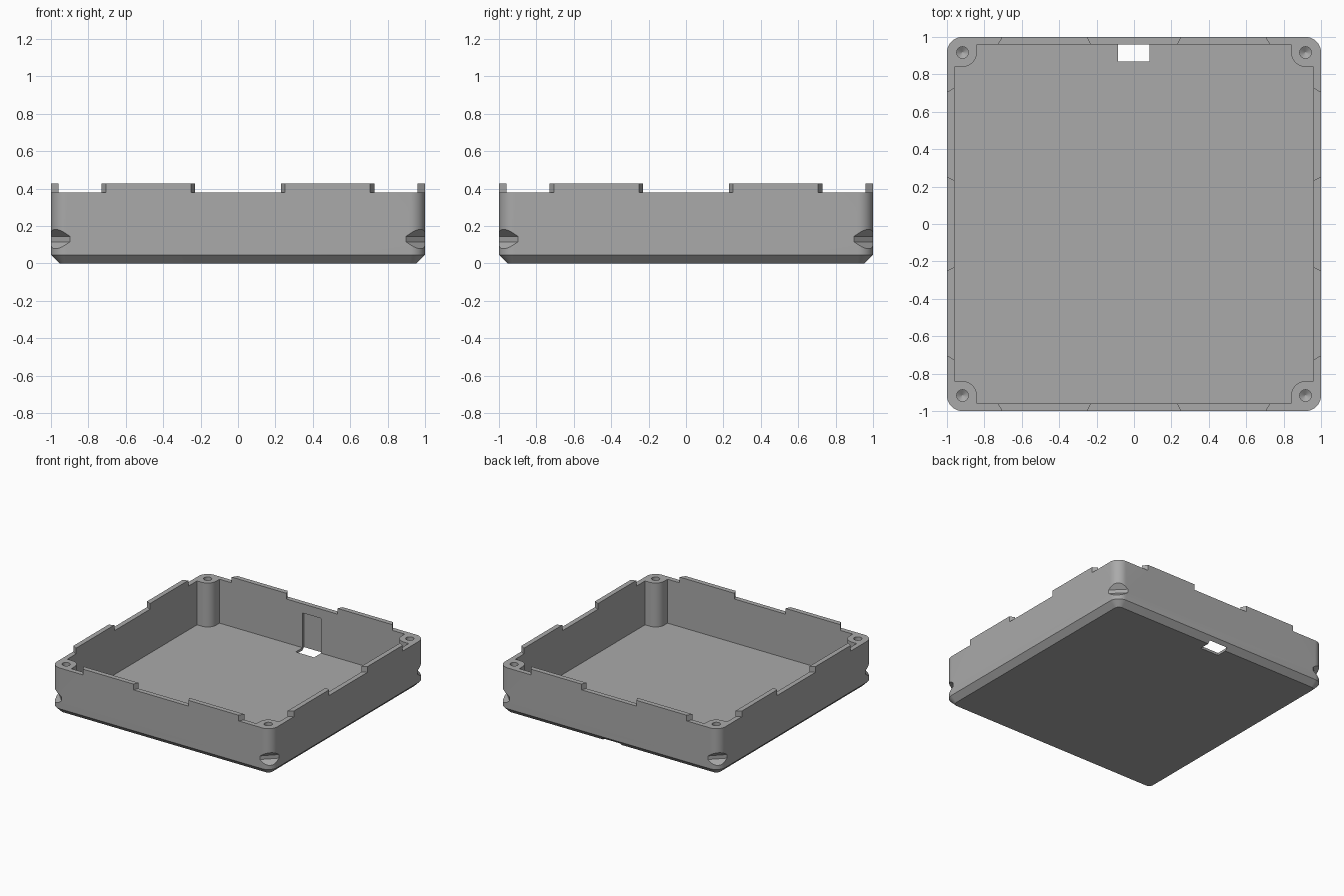
import bpy
import bmesh
from math import cos, sin, pi
from mathutils import Matrix, Vector

cube = bpy.data.objects.get("Cube")
if cube:
    bpy.data.objects.remove(cube, do_unlink=True)

HALF, INNER, BOSS = 1.0, 0.96, 0.917   # outer wall, inner wall, screw centre
RIM, TOP, FLOOR, CHAMFER = 0.38, 0.427, 0.02, 0.045

grey = bpy.data.materials.new("grey plastic")
colour = (0.4, 0.4, 0.4, 1)
grey.diffuse_color = colour
grey.use_nodes = True
grey.node_tree.nodes["Principled BSDF"].inputs["Base Color"].default_value = colour


def loft(name, rings):
    """Closed solid through matching rings of 3D points."""
    bm = bmesh.new()
    loops = [[bm.verts.new(p) for p in ring] for ring in rings]
    for a, b in zip(loops, loops[1:]):
        for i in range(len(a)):
            j = (i + 1) % len(a)
            bm.faces.new((a[i], a[j], b[j], b[i]))
    bm.faces.new(loops[0][::-1])
    bm.faces.new(loops[-1])
    bmesh.ops.recalc_face_normals(bm, faces=bm.faces)
    mesh = bpy.data.meshes.new(name)
    bm.to_mesh(mesh)
    bm.free()
    mesh.materials.append(grey)
    obj = bpy.data.objects.new(name, mesh)
    bpy.context.collection.objects.link(obj)
    return obj


def prism(name, outline, z0, z1):
    return loft(name, [[(x, y, z) for x, y in outline] for z in (z0, z1)])


def quarters(points):
    """Repeat one corner's points around all four corners."""
    return [Matrix.Rotation(k * pi / 2, 2) @ Vector(p) for k in range(4) for p in points]


def arc(radius, steps=12):
    angles = [i * pi / 2 / steps for i in range(steps + 1)]
    return [(BOSS + radius * cos(a), BOSS + radius * sin(a)) for a in angles]


def cut(body, cutter, turn=0):
    cutter.hide_render = True
    cutter.rotation_euler.z = turn * pi / 2
    mod = body.modifiers.new("cut", "BOOLEAN")
    mod.operation, mod.solver, mod.object = "DIFFERENCE", "EXACT", cutter
    bpy.context.view_layer.objects.active = body
    bpy.ops.object.modifier_apply(modifier=mod.name)
    bpy.data.objects.remove(cutter, do_unlink=True)


# Outer shell with rounded corners and a chamfered base
outer = quarters(arc(HALF - BOSS))
base = quarters(arc(HALF - BOSS - CHAMFER))
body = loft("case_body", [[(x, y, z) for x, y in ring]
                          for ring, z in ((base, 0), (outer, CHAMFER), (outer, TOP))])

# Cavity, leaving a rounded screw boss in each corner
r = BOSS - 0.84
bite = [(BOSS - r * sin(i * pi / 24), BOSS - r * cos(i * pi / 24)) for i in range(13)]
corner = [(INNER, BOSS - r)] + bite + [(BOSS - r, INNER)]
cut(body, prism("cavity", quarters(corner), FLOOR, TOP + 0.1))

# Wall slot and the opening through the floor below it
for y0, y1, z0, z1 in ((0.9, 0.975, FLOOR, 0.305), (0.87, 0.975, -0.1, 0.1)):
    cut(body, prism("slot", [(-0.085, y0), (0.082, y0), (0.082, y1), (-0.085, y1)], z0, z1))

gap = [(-0.2, 0.9), (0.2, 0.9), (0.3, 1.1), (-0.3, 1.1)]
corner_gap = [(0.767, 0.9), (0.767, 0.767), (0.9, 0.767), (1.1, 0.642), (1.1, 1.1), (0.642, 1.1)]
groove = [(1.343, 0.115), (1.343, 0.145), (1.443, 0.245), (1.443, 0.015)]
diagonal = Matrix.Rotation(pi / 4, 3, "Z")
for k in range(4):
    # Gaps between the rim tabs
    cut(body, prism("rim_gap", gap, RIM, TOP + 0.1), k)
    cut(body, prism("corner_gap", corner_gap, RIM, TOP + 0.1), k)
    # Finger groove across the outside corner
    cut(body, loft("groove", [[diagonal @ Vector((d, t, z)) for d, z in groove]
                              for t in (-0.2, 0.2)]), k)
    # Blind screw hole with a pointed end
    rings = [[(BOSS + q * cos(i * pi / 12), BOSS + q * sin(i * pi / 12), z) for i in range(24)]
             for q, z in ((0.002, 0.17), (0.031, 0.19), (0.031, TOP + 0.1))]
    cut(body, loft("screw_hole", rings), k)

bpy.ops.object.select_all(action="DESELECT")
body.select_set(True)
bpy.context.view_layer.objects.active = body
bpy.ops.object.shade_smooth_by_angle(angle=pi / 6)
